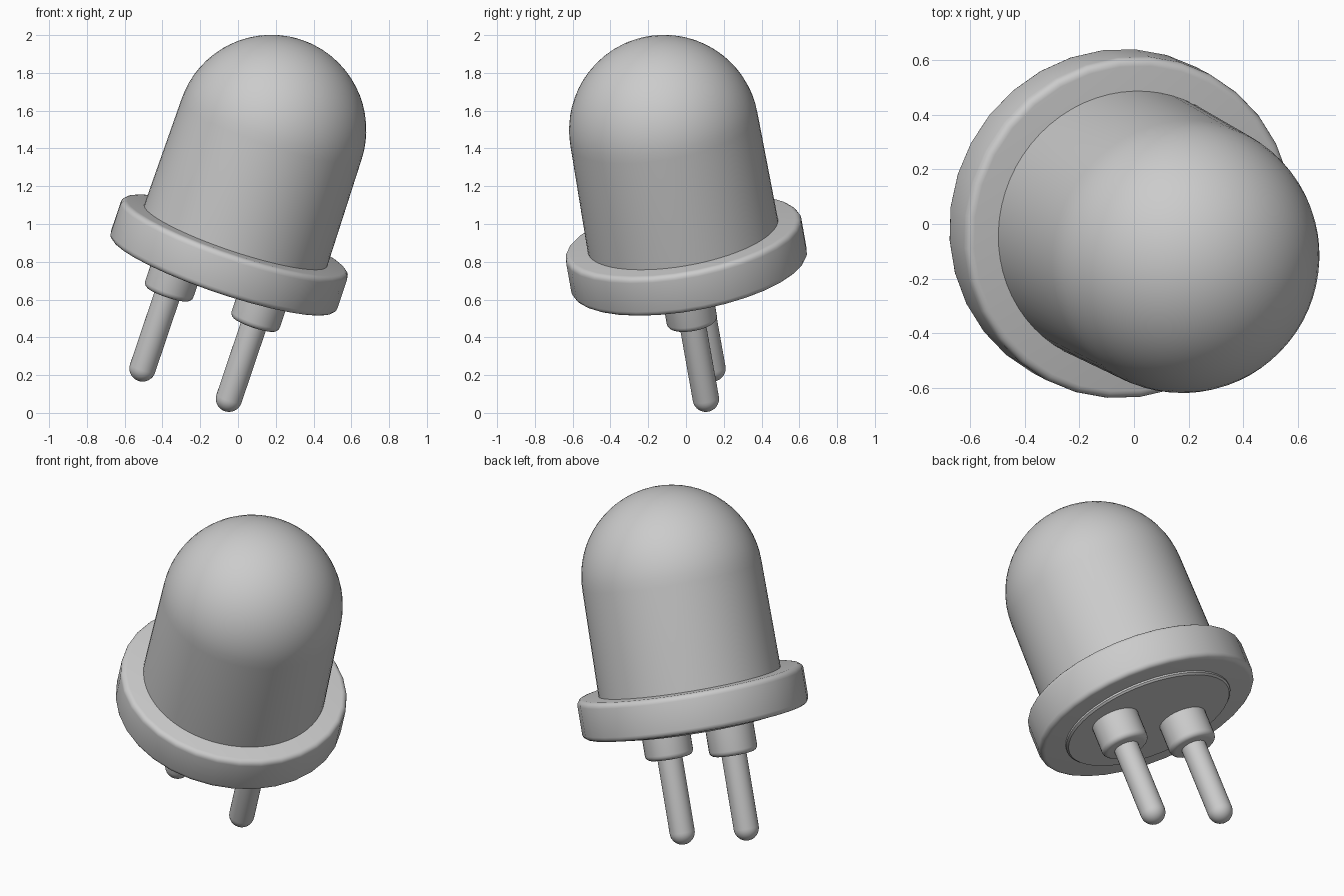
import bpy, bmesh, math
from mathutils import Matrix, Vector

if "Cube" in bpy.data.objects:
    bpy.data.objects.remove(bpy.data.objects["Cube"])

# Tilted frame: local z is the lamp axis, local x runs through both pins
axis = Vector((0.315, -0.166, 0.934)).normalized()
across = Vector((0.938, -0.07, -0.34))
across = (across - axis * across.dot(axis)).normalized()
side = axis.cross(across)
frame = Matrix((across, side, axis)).transposed().to_4x4()
frame.translation = Vector((-0.082, 0.02, 0.732))


def arc(cx, cz, r, a0, a1, n):
    """Profile points on a circular arc, angles in degrees."""
    return [(cx + r * math.cos(math.radians(a0 + (a1 - a0) * i / n)),
             cz + r * math.sin(math.radians(a0 + (a1 - a0) * i / n)))
            for i in range(n + 1)]


def lathe(name, profile, segs, x=0.0):
    """Revolve a (radius, height) profile, listed bottom to top, about local z."""
    bm = bmesh.new()
    rings = []
    for r, z in profile:
        if r < 1e-5:
            rings.append([bm.verts.new((x, 0, z))] * segs)
        else:
            rings.append([bm.verts.new((x + r * math.cos(2 * math.pi * k / segs),
                                        r * math.sin(2 * math.pi * k / segs), z))
                          for k in range(segs)])
    for lo, hi in zip(rings, rings[1:]):
        for k in range(segs):
            j = (k + 1) % segs
            quad = dict.fromkeys((lo[k], lo[j], hi[j], hi[k]))
            bm.faces.new(list(quad))
    bmesh.ops.recalc_face_normals(bm, faces=bm.faces)
    bm.transform(frame)
    mesh = bpy.data.meshes.new(name)
    bm.to_mesh(mesh)
    bm.free()
    ob = bpy.data.objects.new(name, mesh)
    bpy.context.collection.objects.link(ob)
    bpy.ops.object.select_all(action='DESELECT')
    ob.select_set(True)
    bpy.context.view_layer.objects.active = ob
    bpy.ops.object.shade_smooth_by_angle(angle=math.radians(35))
    return ob


# Domed lens, very slightly tapered
lathe("lens", [(0, 0.18), (0.511, 0.18), (0.511, 0.24)]
      + arc(0, 0.82, 0.503, 0, 90, 16), 64)

# Base rim with rounded edges
lathe("rim", [(0, 0)] + arc(0.605, 0.03, 0.03, -90, 0, 4)
      + arc(0.605, 0.192, 0.03, 0, 90, 4) + [(0, 0.222)], 32)

# Shallow plate under the rim
lathe("base_plate", [(0, -0.02), (0.475, -0.02), (0.485, -0.01),
                     (0.485, 0.03), (0, 0.03)], 48)

# Two pins with collars
for label, x in (("left", -0.243), ("right", 0.243)):
    lathe(label + "_collar", [(0, -0.197)] + arc(0.105, -0.167, 0.03, -90, 0, 4)
          + [(0.135, 0.02), (0, 0.02)], 32, x)
    lathe(label + "_pin", arc(0, -0.617, 0.07, -90, 0, 8)
          + [(0.07, -0.15), (0, -0.15)], 32, x)
